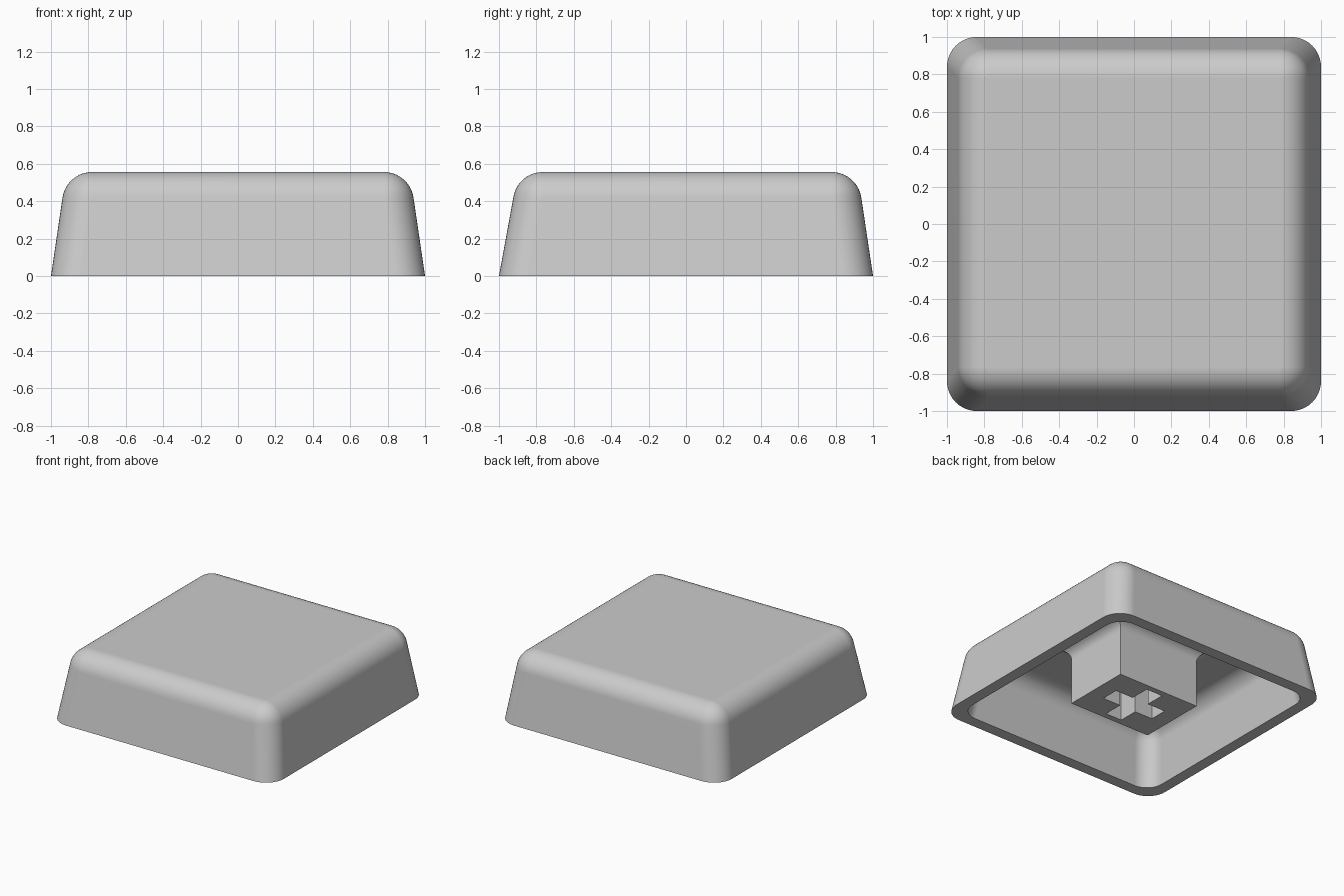
import bpy, bmesh, math
from mathutils import Matrix

cube = bpy.data.objects.get("Cube")
if cube:
    bpy.data.objects.remove(cube)

STEPS = 10  # segments per rounded corner


def material(name, rgb):
    mat = bpy.data.materials.new(name)
    mat.use_nodes = True
    mat.diffuse_color = (*rgb, 1)
    mat.node_tree.nodes["Principled BSDF"].inputs["Base Color"].default_value = (*rgb, 1)
    return mat


grey = material("light grey plastic", (0.6, 0.6, 0.6))


def add_ring(bm, core_x, core_y, radius, z, offset_y=0.0):
    """Rounded rectangle: a core rectangle grown outwards by a radius."""
    verts = []
    for corner, (sx, sy) in enumerate(((1, 1), (-1, 1), (-1, -1), (1, -1))):
        for i in range(STEPS + 1):
            a = (corner + i / STEPS) * math.pi / 2
            verts.append(bm.verts.new((sx * core_x + radius * math.cos(a),
                                       sy * core_y + offset_y + radius * math.sin(a), z)))
    return verts


def add_square(bm, half_x, half_y, z):
    return [bm.verts.new((sx * half_x, sy * half_y, z))
            for sx, sy in ((1, 1), (-1, 1), (-1, -1), (1, -1))]


def bridge(bm, lower, upper):
    n = len(lower)
    for i in range(n):
        j = (i + 1) % n
        bm.faces.new((lower[i], lower[j], upper[j], upper[i]))


def finish(name, bm):
    bmesh.ops.recalc_face_normals(bm, faces=bm.faces)
    mesh = bpy.data.meshes.new(name)
    bm.to_mesh(mesh)
    bm.free()
    obj = bpy.data.objects.new(name, mesh)
    bpy.context.collection.objects.link(obj)
    mesh.materials.append(grey)
    return obj


def activate(obj):
    bpy.ops.object.select_all(action="DESELECT")
    obj.select_set(True)
    bpy.context.view_layer.objects.active = obj


def add_dome(bm, base, core_x, core_y, r, top):
    """Tapered wall, rounded shoulder and flat top; returns the bottom ring."""
    tilt = math.radians(8.4)
    bottom = last = add_ring(bm, base, base, r, 0)
    for i in range(STEPS + 1):
        a = tilt + (math.pi / 2 - tilt) * i / STEPS
        # The flat top sits slightly towards the back
        ring = add_ring(bm, core_x, core_y, r * math.cos(a), top - r + r * math.sin(a), 0.007)
        if i == STEPS:
            for v in ring:
                v.co.z = top
        bridge(bm, last, ring)
        last = ring
    bmesh.ops.remove_doubles(bm, verts=last, dist=1e-5)
    bm.faces.new([v for v in last if v.is_valid])
    return bottom


# Hollow cap: outer dome, inner dome and the rim between them
CEILING = 0.458
bm = bmesh.new()
outer = add_dome(bm, 0.84, 0.78, 0.772, 0.16, 0.556)
inner = add_dome(bm, 0.767, 0.72, 0.713, 0.14, CEILING)
bridge(bm, outer, inner)
shell = finish("cap_shell", bm)

# Stem block, flaring out with mitred corners where it meets the ceiling
FLARE, HALF_X, HALF_Y = 0.085, 0.365, 0.28
bm = bmesh.new()
last = add_square(bm, HALF_X, HALF_Y, 0)
bm.faces.new(last)
for i in range(STEPS + 1):
    a = math.pi / 2 * i / STEPS
    grow = FLARE * (1 - math.cos(a))
    ring = add_square(bm, HALF_X + grow, HALF_Y + grow, CEILING - FLARE + FLARE * math.sin(a))
    bridge(bm, last, ring)
    last = ring
lid = add_square(bm, HALF_X + FLARE, HALF_Y + FLARE, CEILING + 0.01)
bridge(bm, last, lid)
bm.faces.new(lid)
stem = finish("stem", bm)

# Cross-shaped socket cut into the stem
for length_x, length_y in ((0.465, 0.145), (0.145, 0.465)):
    bm = bmesh.new()
    bmesh.ops.create_cube(bm, size=1, matrix=Matrix.Diagonal((length_x, length_y, 0.8, 1)))
    cutter = finish("socket_cutter", bm)
    cutter.hide_render = True
    activate(stem)
    cut = stem.modifiers.new("socket", "BOOLEAN")
    cut.operation, cut.solver, cut.object = "DIFFERENCE", "EXACT", cutter
    bpy.ops.object.modifier_apply(modifier=cut.name)
    bpy.data.objects.remove(cutter)

# Smooth rounded areas, crisp edges, flat walls
for obj in (shell, stem):
    activate(obj)
    bpy.ops.object.shade_smooth_by_angle(angle=math.radians(30))
    weighted = obj.modifiers.new("flat walls", "WEIGHTED_NORMAL")
    weighted.keep_sharp = True
